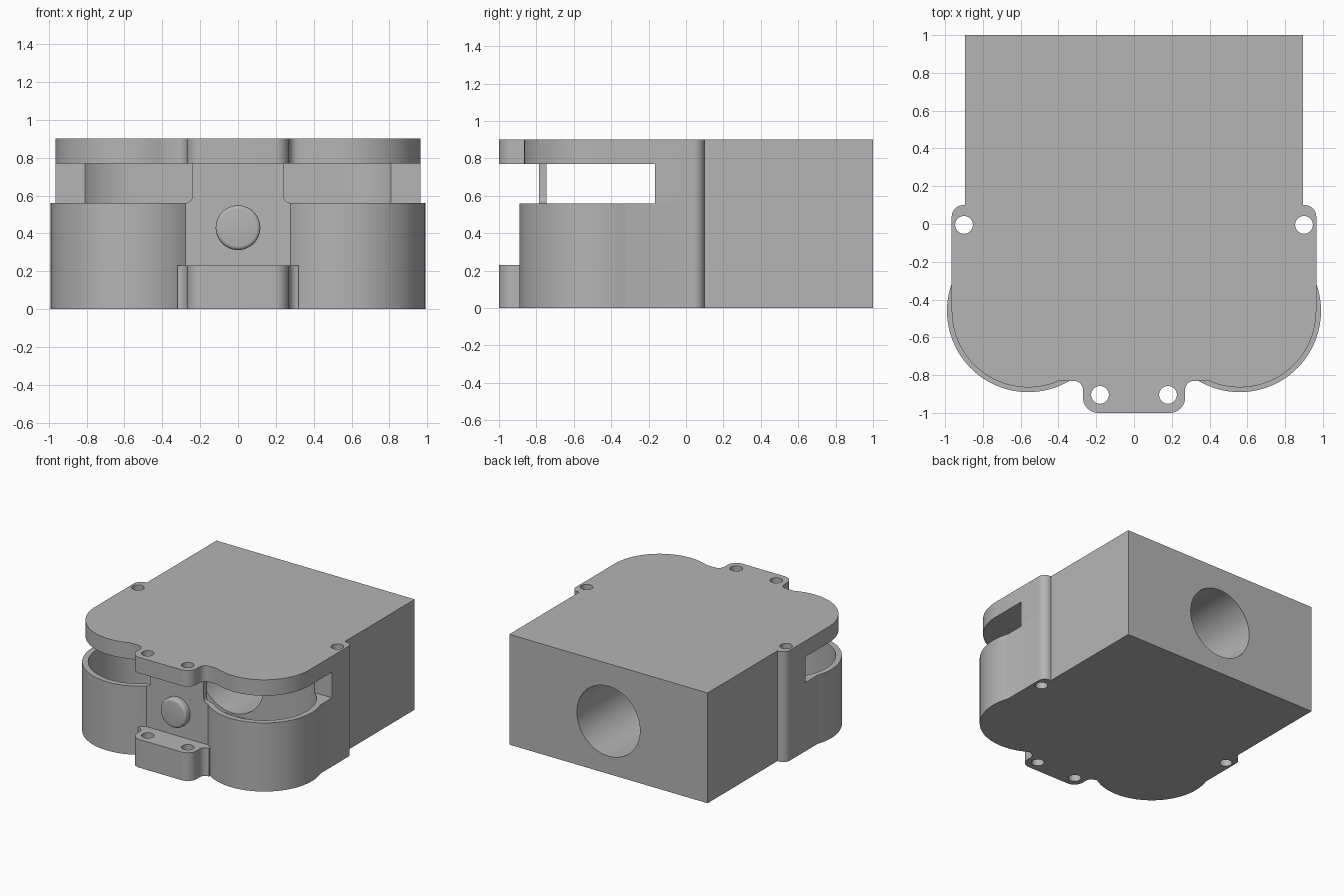
import bpy, bmesh
from math import sin, cos, radians, pi
from mathutils import Matrix

cube = bpy.data.objects.get("Cube")
if cube:
    bpy.data.objects.remove(cube, do_unlink=True)

grey = bpy.data.materials.new("housing grey")
grey.use_nodes = True
grey.diffuse_color = (0.46, 0.46, 0.46, 1)
grey.node_tree.nodes["Principled BSDF"].inputs["Base Color"].default_value = grey.diffuse_color


def arc(cx, cy, r, a0, a1, n=10):
    return [(cx + r * cos(radians(a0 + (a1 - a0) * i / n)),
             cy + r * sin(radians(a0 + (a1 - a0) * i / n))) for i in range(n + 1)]


def mirrored(half):
    """Close a right-hand outline by reflecting it across x = 0."""
    return half + [(-x, y) for x, y in reversed(half)]


def to_object(name, bm):
    bmesh.ops.recalc_face_normals(bm, faces=bm.faces[:])
    mesh = bpy.data.meshes.new(name)
    bm.to_mesh(mesh)
    bm.free()
    mesh.materials.append(grey)
    obj = bpy.data.objects.new(name, mesh)
    bpy.context.collection.objects.link(obj)
    return obj


def prism(name, outline, low, high, upright=False):
    """Extrude an outline along z, or an xz outline along y when upright."""
    bm = bmesh.new()
    place = (lambda p: (p[0], low, p[1])) if upright else (lambda p: (p[0], p[1], low))
    face = bm.faces.new([bm.verts.new(place(p)) for p in outline])
    new = bmesh.ops.extrude_face_region(bm, geom=[face])["geom"]
    step = (0, high - low, 0) if upright else (0, 0, high - low)
    bmesh.ops.translate(bm, verts=[v for v in new if isinstance(v, bmesh.types.BMVert)], vec=step)
    return to_object(name, bm)


def combine(obj, tool, operation="DIFFERENCE"):
    mod = obj.modifiers.new("boolean", "BOOLEAN")
    mod.object, mod.operation, mod.solver = tool, operation, "EXACT"
    bpy.context.view_layer.objects.active = obj
    bpy.ops.object.modifier_apply(modifier=mod.name)
    bpy.data.objects.remove(tool, do_unlink=True)


def circle(cx, cy, r, n=32):
    return arc(cx, cy, r, 0, 360, n)[:-1]


def rect(x0, x1, y0, y1):
    return [(x0, y0), (x1, y0), (x1, y1), (x0, y1)]


SEAM, SLOT_TOP, TOP = 0.56, 0.77, 0.9
CUP_X, CUP_Y = 0.56, -0.46

# Shared outline pieces
ear = arc(0.905, 0.04, 0.06, 0, 90) + [(0.895, 0.1), (0.895, 1.0)]
tab = [(0.0, -1.0)] + arc(0.19, -0.92, 0.08, -90, 0) + arc(0.32, -0.88, 0.05, 180, 90, 8)


def outline(half):
    return mirrored([p for p in half if p[0] > 0])


base_outline = outline(arc(CUP_X, CUP_Y, 0.43, -130.9, 19.6, 40) + ear)
lid_outline = outline(tab + arc(CUP_X, CUP_Y, 0.405, -114, 0, 32) + ear)
tab_outline = outline(tab + [(0.32, -0.77)])
cavity_outline = outline(arc(CUP_X, CUP_Y, 0.385, -132.2, 90, 48))

# Lower housing with twin cups and front mounting tab
housing = prism("housing", base_outline, 0, SEAM)
combine(housing, prism("tab", tab_outline, 0, 0.23), "UNION")

# Cover with a rear body and an overhanging lid
cover = prism("cover", lid_outline, SEAM, TOP)
combine(cover, prism("slot", rect(-1.2, 1.2, -1.2, -0.165), SEAM - 0.1, SLOT_TOP))

# Cavity, rear bore and screw holes cut through both parts
for part in (housing, cover):
    combine(part, prism("cavity", cavity_outline, 0.13, SLOT_TOP))
    combine(part, prism("bore", circle(0, 0.43, 0.285, 64), -0.12, 1.2, upright=True))
    for x, y in ((0.9, -0.005), (0.18, -0.905)):
        for side in (-1, 1):
            combine(part, prism("screw_hole", circle(side * x, y, 0.047), -0.1, 1.1))

# Thin front web joining housing and lid, flared at its foot
web_half = arc(0.28, SEAM + 0.04, 0.04, 270, 180, 6) + [(0.24, SLOT_TOP)]
web = prism("front_web", mirrored(web_half), -0.785, -0.745, upright=True)

# Round front boss with a softened rim
bm = bmesh.new()
bmesh.ops.create_cone(bm, cap_ends=True, segments=48, radius1=0.118, radius2=0.118, depth=0.06,
                      matrix=Matrix.Translation((0, -0.81, 0.43)) @ Matrix.Rotation(pi / 2, 4, "X"))
rim = [e for e in bm.edges if all(v.co.y < -0.83 for v in e.verts)]
bmesh.ops.bevel(bm, geom=rim, offset=0.02, segments=4, profile=0.5, affect="EDGES")
boss = to_object("front_boss", bm)

# Smooth curved walls, keep edges crisp
for obj in (housing, cover, web, boss):
    bpy.ops.object.select_all(action="DESELECT")
    obj.select_set(True)
    bpy.context.view_layer.objects.active = obj
    bpy.ops.object.shade_smooth_by_angle(angle=radians(30))
